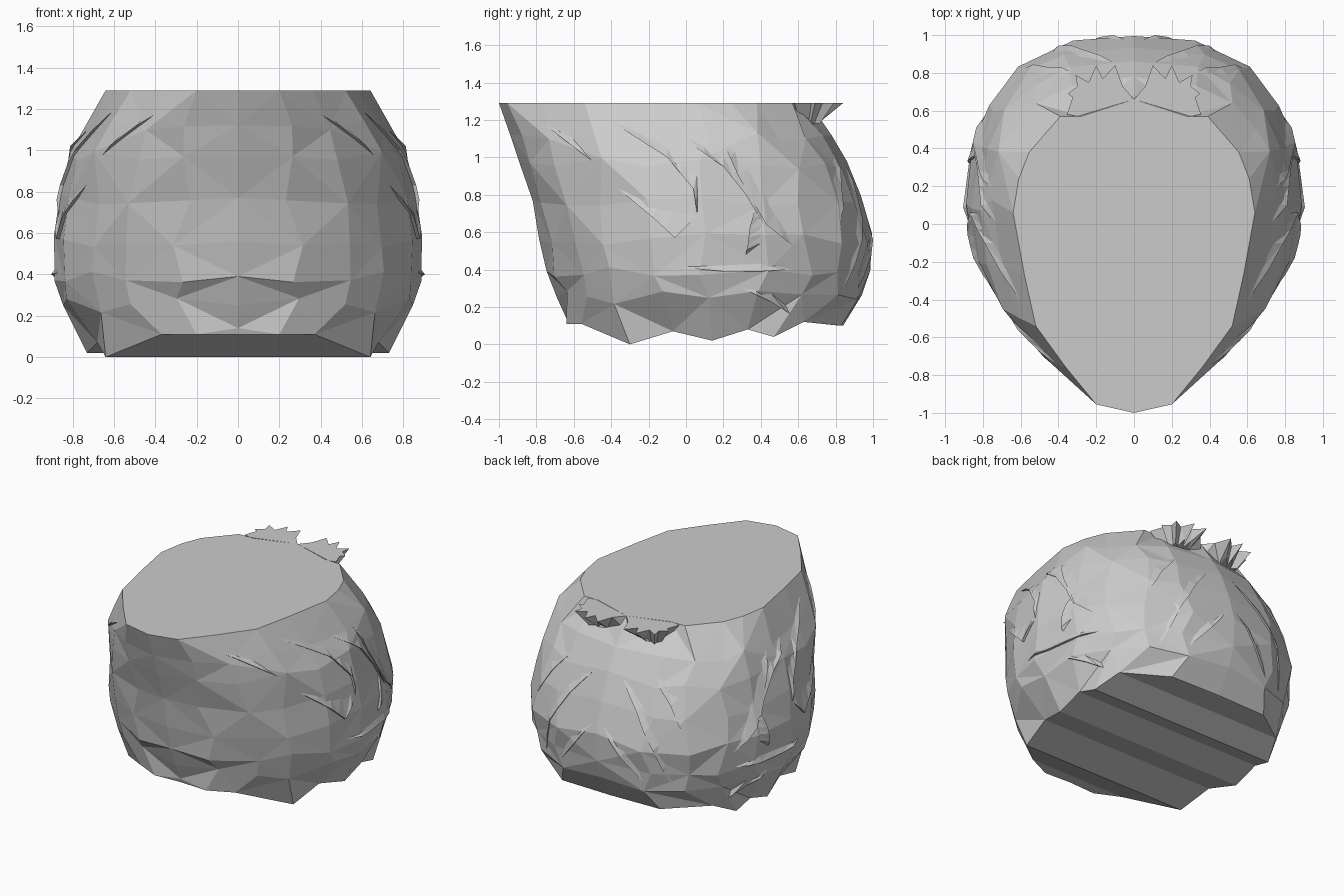
import bpy, bmesh, math, random
from mathutils import Vector
from mathutils.bvhtree import BVHTree

if "Cube" in bpy.data.objects:
    bpy.data.objects.remove(bpy.data.objects["Cube"])

random.seed(11)
TOP = 1.29


def finish(bm, name):
    """Turn a right-hand half into a flat-shaded, mirrored object."""
    bmesh.ops.recalc_face_normals(bm, faces=bm.faces[:])
    me = bpy.data.meshes.new(name)
    bm.to_mesh(me)
    ob = bpy.data.objects.new(name, me)
    bpy.context.collection.objects.link(ob)
    mod = ob.modifiers.new("Mirror", 'MIRROR')
    mod.use_axis[0] = True
    mod.use_clip = True
    mod.merge_threshold = 0.002
    return ob


# ---- main mass: half outlines stacked from the flat top to the ribbed base
top = [(0, -1), (.2, -.955), (.36, -.76), (.52, -.54), (.58, -.27), (.64, .06),
       (.61, .24), (.555, .38), (.39, .57), (.28, .57), (0, .66)]
base = [(0, -.64, .14), (.2, -.64, .11), (.37, -.56, .11), (.64, -.3, 0),
        (.68, -.07, .07), (.73, .14, .02), (.73, .33, .08), (.72, .47, .04),
        (.65, .63, .12), (.38, .83, .1), (0, .84, .1)]
# height, half width, front y, back y
levels = [(1.12, .75, -.94, .78), (.97, .82, -.89, .86), (.77, .865, -.82, .935),
          (.56, .895, -.785, .995), (.39, .885, -.745, .985), (.25, .86, -.69, .94)]

rings = [[Vector((x, y, TOP)) for x, y in top]]
yc = .11
for n, (z, w, yf, yb) in enumerate(levels):
    ring = []
    for k in range(11):
        a = math.pi * k / 10
        c, s = math.cos(a), math.sin(a)
        y = yc - (yc - yf) * c if c > 0 else yc + (yb - yc) * abs(c) ** .9
        x = w * (s if c > 0 else abs(s) ** .78)
        slide = 0
        if k in (0, 10):
            x = j = 0
        else:
            j = random.uniform(-.018, .012)
            # slide along the contour so the facets look irregular
            slide = random.uniform(-.05, .05)
        p = Vector((x * (1 + j), yc + (y - yc) * (1 + j), 0))
        p += slide * Vector((c * w, s * (yb - yf) / 2, 0))
        p.x = max(p.x, 0)
        # higher points lie further in (out, at the front): keep to the contour
        p.z = z + random.uniform(-.035, .035) * (k > 0)
        ring.append(p)
    rings.append(ring)
rings.append([Vector(p) for p in base])

bm = bmesh.new()
grid = [[bm.verts.new(p) for p in r] for r in rings]
for r in range(len(grid) - 1):
    for k in range(10):
        a, b = grid[r][k], grid[r][k + 1]
        c, d = grid[r + 1][k + 1], grid[r + 1][k]
        if (r + k) % 2:
            bm.faces.new((a, b, c))
            bm.faces.new((a, c, d))
        else:
            bm.faces.new((a, b, d))
            bm.faces.new((b, c, d))
bm.faces.new(grid[0])
# ribbed underside running straight across
low = grid[-1]
mid = [low[0]] + [bm.verts.new((0, p[1], p[2])) for p in base[1:-1]] + [low[-1]]
mid[1].co.y += .01
mid[9].co.y -= .01
for k in range(10):
    quad = [low[k], low[k + 1], mid[k + 1], mid[k]]
    bm.faces.new(list(dict.fromkeys(quad)))
bmesh.ops.recalc_face_normals(bm, faces=bm.faces[:])
tree = BVHTree.FromBMesh(bm)
finish(bm, "hair_mass")


# ---- overlapping locks: thin wedges laid on the surface
def on_side(y, z):
    return tree.ray_cast(Vector((3, y, z)), Vector((-1, 0, 0)))[0]


def on_back(x, z):
    return tree.ray_cast(Vector((x, 3, z)), Vector((0, -1, 0)))[0]


def halve(rail):
    """Add midpoints so a lock follows the surface."""
    pts = [rail[0]]
    for (a, b), (c, d) in zip(rail, rail[1:]):
        pts += [((a + c) / 2, (b + d) / 2), (c, d)]
    return pts


def lock(name, project, out, upper, lower, lift):
    """Upper rail lies in the surface, lower rail is lifted to make a step."""
    out = Vector(out)
    bm = bmesh.new()
    rows = []
    upper, lower = halve(upper), halve(lower)
    for i, (u, l) in enumerate(zip(upper, lower)):
        a, b = project(*u), project(*l)
        if a is None or b is None:
            continue
        h = lift if 0 < i < len(upper) - 1 else 0
        rows.append([bm.verts.new(p) for p in
                     (a - out * .004, b + out * h, b - out * .015)])
    for p, q in zip(rows, rows[1:]):
        for i in range(3):
            j = (i + 1) % 3
            bm.faces.new((p[i], p[j], q[j]))
            bm.faces.new((p[i], q[j], q[i]))
    finish(bm, name)


side = [
    ([(-.75, 1.18), (-.62, 1.12), (-.50, .99)], [(-.75, 1.17), (-.62, 1.07), (-.50, .98)]),
    ([(-.40, 1.20), (-.1, 1.07), (.06, .92), (.07, .70)],
     [(-.40, 1.19), (-.1, 1.00), (.04, .83), (.06, .69)]),
    ([(-.36, .84), (-.15, .74), (.03, .73), (.06, .70)],
     [(-.36, .83), (-.18, .68), (-.06, .57), (.05, .68)]),
    ([(0, 1.11), (.2, 1.02), (.34, .88), (.43, .64)],
     [(0, 1.09), (.2, .95), (.32, .80), (.42, .63)]),
    ([(.2, 1.12), (.34, .95), (.48, .70), (.6, .52)],
     [(.19, 1.10), (.28, .90), (.43, .64), (.59, .51)]),
    ([(.38, .74), (.43, .64), (.42, .55), (.33, .49)],
     [(.37, .73), (.34, .62), (.33, .53), (.32, .48)]),
    ([(-.02, .42), (.2, .43), (.4, .44), (.57, .41)],
     [(-.02, .41), (.2, .39), (.4, .39), (.57, .40)]),
    ([(.3, .31), (.45, .28), (.62, .14)], [(.3, .30), (.45, .23), (.61, .13)]),
]
for i, (u, l) in enumerate(side):
    lock(f"side_lock_{i + 1}", on_side, (1, 0, 0), u, l, .018)

back = [
    ([(.10, .98), (.3, .83), (.44, .6), (.5, .3)], [(.10, .97), (.26, .78), (.4, .56), (.49, .3)]),
    ([(.3, 1.05), (.5, .9), (.62, .62)], [(.3, 1.03), (.46, .85), (.61, .61)]),
    ([(.04, .66), (.22, .52), (.36, .28)], [(.04, .65), (.18, .47), (.35, .27)]),
]
for i, (u, l) in enumerate(back):
    lock(f"back_lock_{i + 1}", on_back, (0, 1, 0), u, l, .014)

# ---- spiky tuft level with the flat top at the back
zig = [(.30, .57), (.355, .58), (.325, .67), (.35, .69), (.30, .73), (.31, .79),
       (.24, .75), (.2, .84), (.165, .77), (.1, .84), (.06, .73), (0, .66)]
bm = bmesh.new()
hi = [bm.verts.new((x, y, TOP)) for x, y in zig]
lo = []
for x, y in zig:
    t = .5 if x else 0
    q = Vector((x + (.2 - x) * t, y + (.64 - y) * t, 1.18 if y < .8 else 1.22))
    lo.append(bm.verts.new(q))
bm.faces.new(hi)
bm.faces.new(lo[::-1])
for i in range(len(zig)):
    j = (i + 1) % len(zig)
    bm.faces.new((hi[i], hi[j], lo[j]))
    bm.faces.new((hi[i], lo[j], lo[i]))
finish(bm, "top_tuft")
